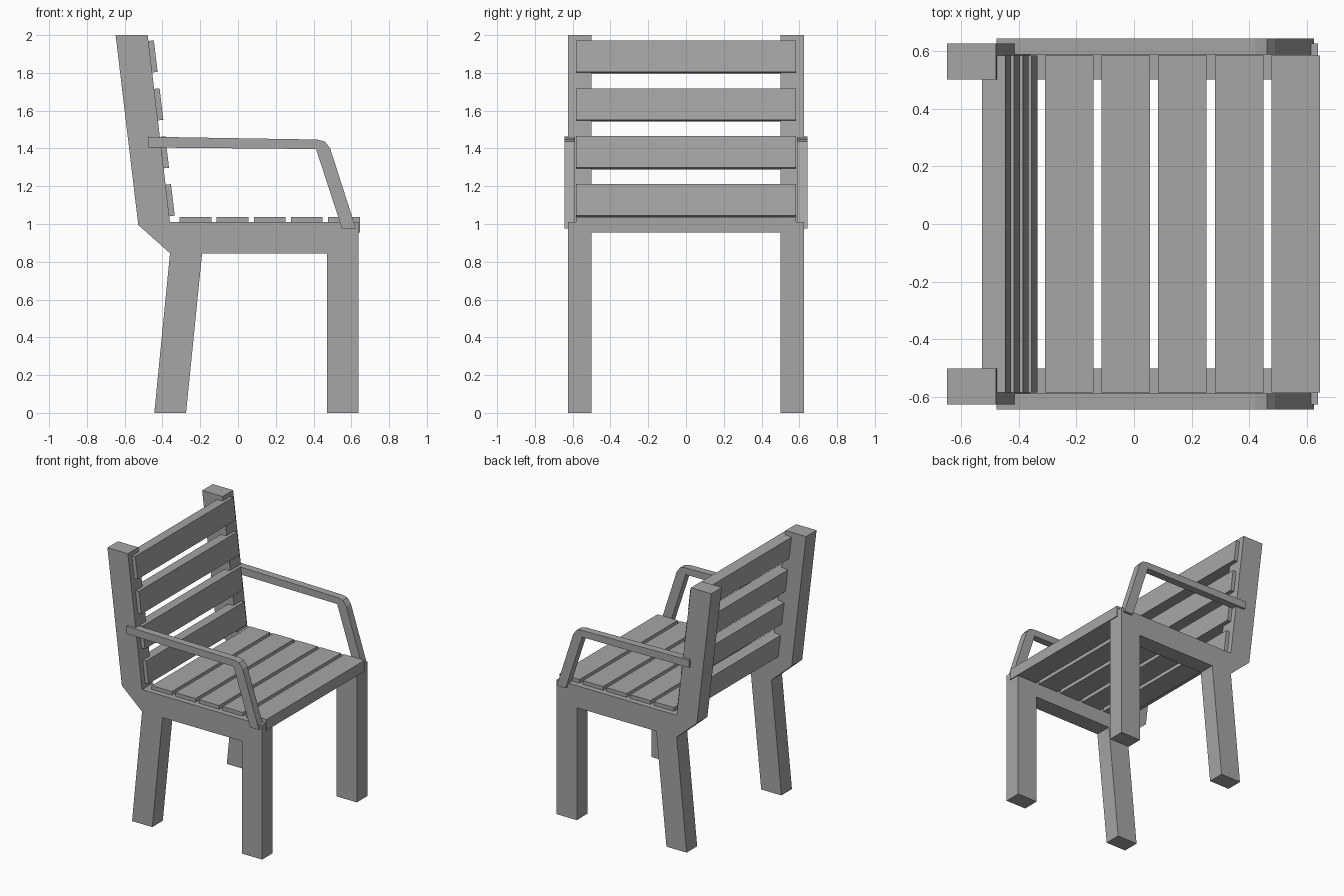
import bpy, bmesh
from mathutils import Vector

cube = bpy.data.objects.get("Cube")
if cube:
    bpy.data.objects.remove(cube, do_unlink=True)

GREY = (0.38, 0.38, 0.38, 1)
grey = bpy.data.materials.new("grey paint")
grey.use_nodes = True
grey.diffuse_color = GREY
grey.node_tree.nodes["Principled BSDF"].inputs["Base Color"].default_value = GREY


def extrude_profile(name, points, y0, y1):
    """Extrude a closed x-z outline from y0 to y1."""
    bm = bmesh.new()
    face = bm.faces.new([bm.verts.new((x, y0, z)) for x, z in points])
    result = bmesh.ops.extrude_face_region(bm, geom=[face])
    moved = [v for v in result["geom"] if isinstance(v, bmesh.types.BMVert)]
    bmesh.ops.translate(bm, verts=moved, vec=(0, y1 - y0, 0))
    bmesh.ops.recalc_face_normals(bm, faces=bm.faces)
    mesh = bpy.data.meshes.new(name)
    bm.to_mesh(mesh)
    bm.free()
    mesh.materials.append(grey)
    obj = bpy.data.objects.new(name, mesh)
    bpy.context.collection.objects.link(obj)


def slat(name, corner, along, normal):
    """Thick plank: corner is the top surface's start, along its width direction."""
    width, depth = along * 0.168, normal * 0.082
    outline = [corner, corner + width, corner + width - depth, corner - depth]
    extrude_profile(name, [tuple(p) for p in outline], -0.583, 0.583)


# Side frames: post, rail and legs share one outline
post_foot, post_top = Vector((-0.36, 1.01)), Vector((-0.478, 2.0))
frame = [tuple(post_top), (-0.648, 2.0), (-0.528, 0.995), (-0.36, 0.845),
         (-0.443, 0), (-0.275, 0), (-0.19, 0.845), (0.47, 0.845),
         (0.47, 0), (0.638, 0), (0.638, 1.01), tuple(post_foot)]

# Bent armrest bars
armrest = [(-0.477, 1.405), (-0.477, 1.462), (0.42, 1.447), (0.46, 1.437), (0.488, 1.40),
           (0.624, 0.977), (0.55, 0.977), (0.413, 1.397)]

for side, s in (("right", -1), ("left", 1)):
    extrude_profile(f"{side}_frame", frame, s * 0.5, s * 0.625)
    extrude_profile(f"{side}_armrest", armrest, s * 0.587, s * 0.643)

# Seat slats sunk into the rails
for i in range(5):
    slat(f"seat_slat_{i + 1}", Vector((-0.309 + i * 0.1965, 1.038)),
         Vector((1, 0)), Vector((0, 1)))

# Back slats sunk into the sloping front of the posts
slope = (post_top - post_foot).normalized()
outward = Vector((slope.y, -slope.x))
for i in range(4):
    slat(f"back_slat_{i + 1}", post_foot + outward * 0.029 + slope * (0.031 + i * 0.2555),
         slope, outward)
